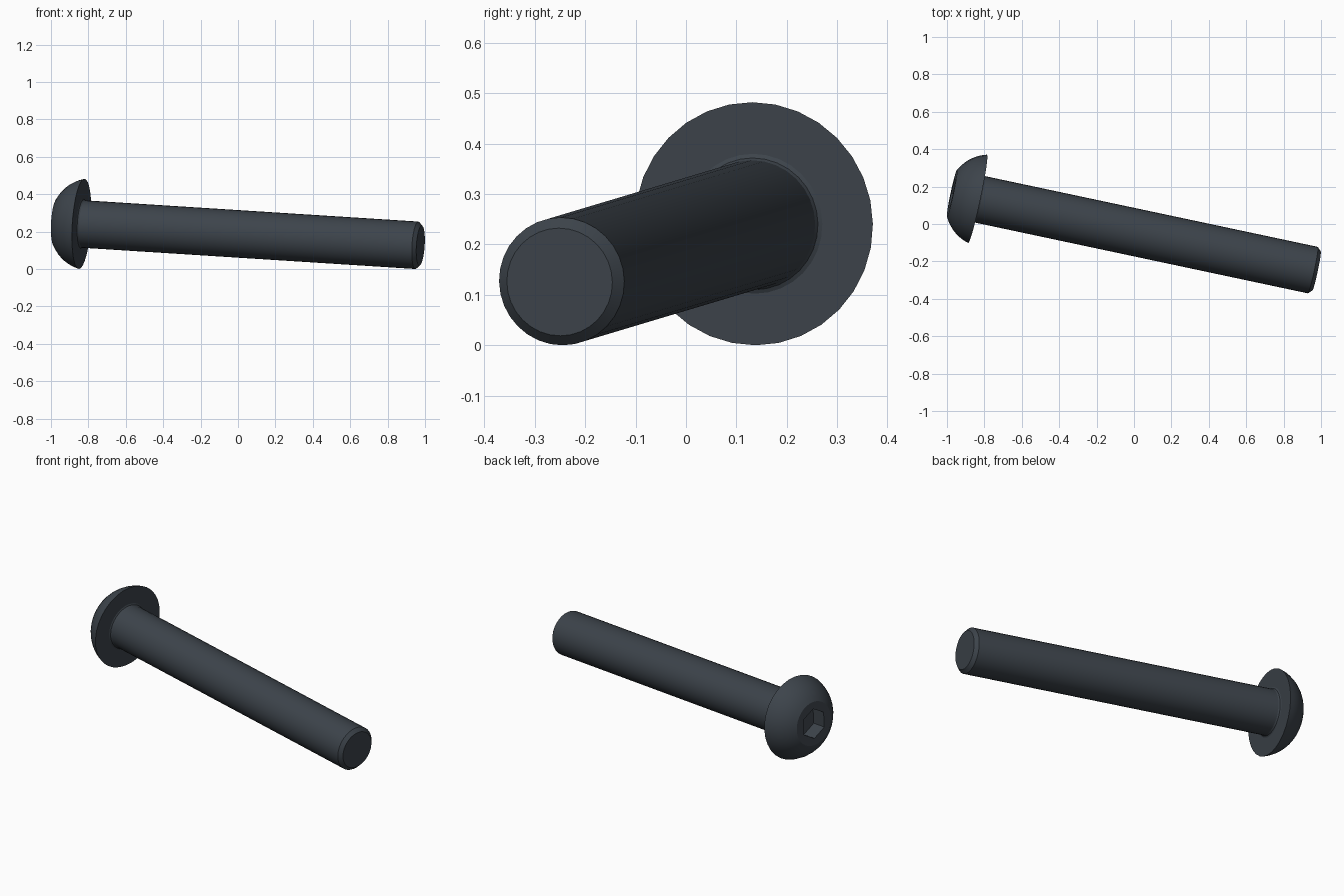
import bpy, bmesh, math
from mathutils import Matrix, Vector

cube = bpy.data.objects.get("Cube")
if cube:
    bpy.data.objects.remove(cube, do_unlink=True)

SEGMENTS = 32
SHAFT_R, SHAFT_LEN = 0.127, 1.856
HEAD_R, HEAD_H, FLAT_R = 0.2415, 0.14, 0.128
CHAMFER = 0.02
HEX_R, HEX_DEPTH = 0.152 / math.sqrt(3), 0.085

steel = bpy.data.materials.new("dark steel")
steel.use_nodes = True
colour = (0.046, 0.057, 0.070, 1)
steel.diffuse_color = colour
steel.node_tree.nodes["Principled BSDF"].inputs["Base Color"].default_value = colour

# The bolt's local z runs out through the top of the head
axis = Vector((-0.976, 0.2075, 0.0622)).normalized()
up = (Vector((0, 0, 1)) - axis * axis.z).normalized()
side = up.cross(axis)
pose = Matrix((up, side, axis)).transposed().to_4x4()
pose.translation = (-0.836, 0.1345, 0.241)


def ring(bm, radius, z, count=SEGMENTS):
    return [bm.verts.new((radius * math.cos(math.tau * i / count),
                          radius * math.sin(math.tau * i / count), z))
            for i in range(count)]


def loft(bm, rings):
    for low, high in zip(rings, rings[1:]):
        for i in range(len(low)):
            j = (i + 1) % len(low)
            bm.faces.new((low[i], low[j], high[j], high[i]))


def finish(bm, name):
    bmesh.ops.recalc_face_normals(bm, faces=bm.faces[:])
    mesh = bpy.data.meshes.new(name)
    bm.to_mesh(mesh)
    bm.free()
    mesh.materials.append(steel)
    obj = bpy.data.objects.new(name, mesh)
    bpy.context.collection.objects.link(obj)
    obj.matrix_world = pose
    bpy.ops.object.select_all(action='DESELECT')
    obj.select_set(True)
    bpy.context.view_layer.objects.active = obj
    bpy.ops.object.shade_smooth_by_angle(angle=math.radians(20))


# Shaft: chamfered tip and a small fillet under the head
bm = bmesh.new()
profile = [(SHAFT_R - CHAMFER, -SHAFT_LEN), (SHAFT_R, CHAMFER - SHAFT_LEN),
           (SHAFT_R, -0.012), (SHAFT_R + 0.004, -0.004), (SHAFT_R + 0.012, 0)]
rings = [ring(bm, r, z) for r, z in profile]
loft(bm, rings)
bm.faces.new(rings[0])
bm.faces.new(rings[-1])
finish(bm, "shaft")

# Head: flat underside, domed side and flat top with a hexagonal socket
bm = bmesh.new()
centre_r, centre_z = 0.030, -0.055
start = math.atan2(-centre_z, HEAD_R - centre_r)
end = math.atan2(HEAD_H - centre_z, FLAT_R - centre_r)
dome_r = math.hypot(HEAD_R - centre_r, centre_z)
rings = []
for k in range(8):
    a = start + (end - start) * k / 7
    rings.append(ring(bm, centre_r + dome_r * math.cos(a), centre_z + dome_r * math.sin(a)))
loft(bm, rings)
bm.faces.new(rings[0])
top_z = rings[-1][0].co.z
mouth = ring(bm, HEX_R, top_z, 6)
floor = ring(bm, HEX_R, top_z - HEX_DEPTH, 6)
loft(bm, [floor, mouth])
bm.faces.new(floor)
edges = [bm.edges.get((loop[i - 1], loop[i]))
         for loop in (rings[-1], mouth) for i in range(len(loop))]
bmesh.ops.triangle_fill(bm, edges=edges, use_beauty=True, normal=(0, 0, 1))
finish(bm, "head")
